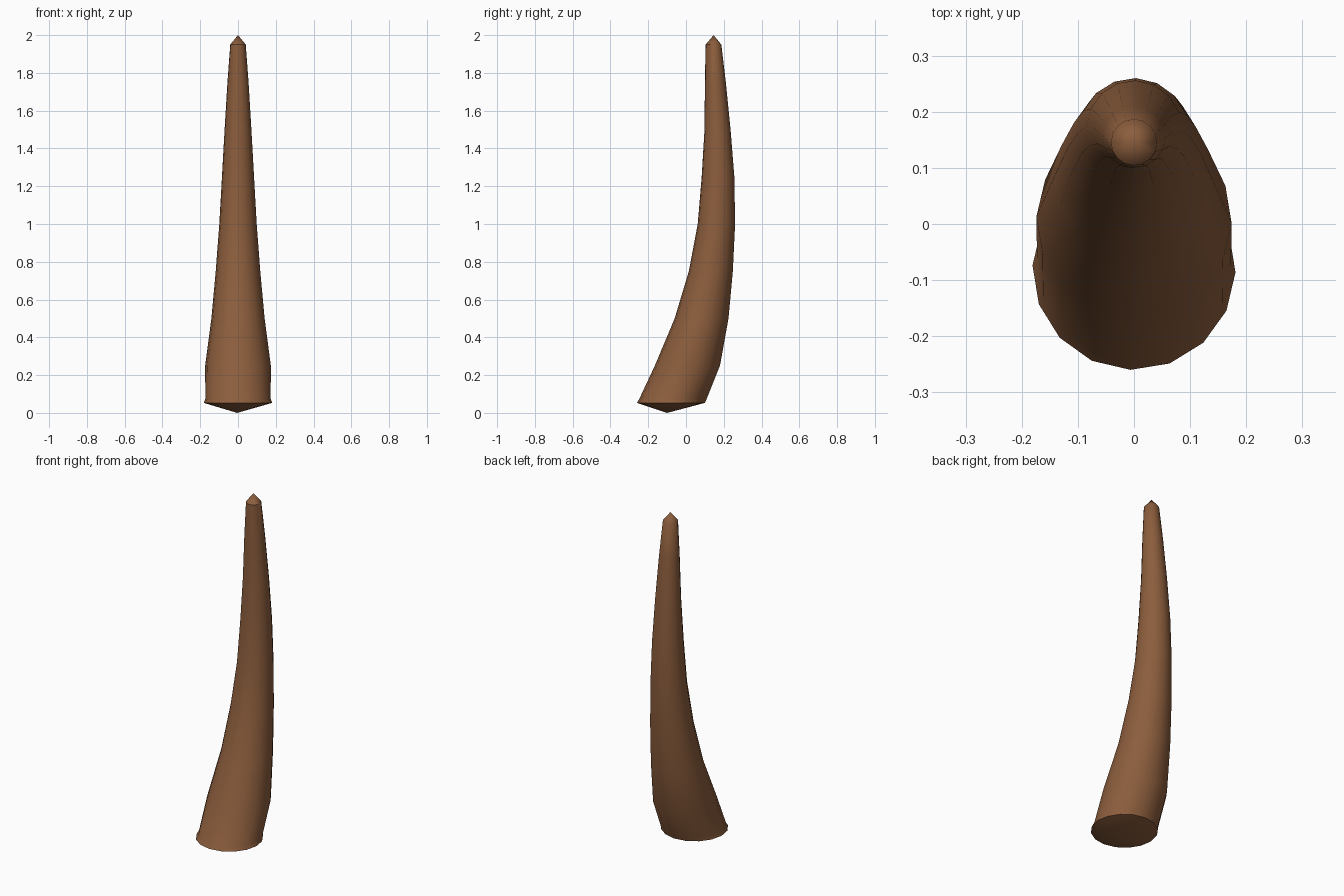
import bpy, bmesh
from math import sin, cos, radians, tau

if "Cube" in bpy.data.objects:
    bpy.data.objects.remove(bpy.data.objects["Cube"], do_unlink=True)

SIDES = 16

# Horn material
brown = bpy.data.materials.new("horn_brown")
brown.use_nodes = True
color = (0.26, 0.11, 0.046, 1)
brown.diffuse_color = color
brown.node_tree.nodes["Principled BSDF"].inputs["Base Color"].default_value = color

# Curved taper: height, front y, back y, half width
SECTIONS = [
    (0.053, -0.26, 0.10, 0.181),
    (0.075, -0.247, 0.11, 0.173),
    (0.25, -0.165, 0.18, 0.174),
    (0.50, -0.06, 0.225, 0.141),
    (0.75, 0.015, 0.248, 0.118),
    (1.00, 0.062, 0.26, 0.099),
    (1.25, 0.083, 0.256, 0.085),
    (1.50, 0.098, 0.236, 0.071),
    (1.75, 0.10, 0.211, 0.056),
    (1.95, 0.104, 0.187, 0.041),
]


def add_ring(bm, z, front, back, half):
    mid, depth = (front + back) / 2, (back - front) / 2
    angles = [radians(-92) + tau * i / SIDES for i in range(SIDES)]
    return [bm.verts.new((half * cos(a), mid + depth * sin(a), z)) for a in angles]


bm = bmesh.new()
rings = [add_ring(bm, *s) for s in SECTIONS]
base_point = bm.verts.new((-0.005, -0.10, 0))
tip_point = bm.verts.new((0, 0.146, 2))

# Side wall, pointed tip and shallow pointed base
for i in range(SIDES):
    j = (i + 1) % SIDES
    for low, high in zip(rings, rings[1:]):
        bm.faces.new((low[i], low[j], high[j], high[i]))
    bm.faces.new((rings[-1][i], rings[-1][j], tip_point))
    bm.faces.new((rings[0][j], rings[0][i], base_point))
bmesh.ops.recalc_face_normals(bm, faces=bm.faces)

mesh = bpy.data.meshes.new("horn")
bm.to_mesh(mesh)
bm.free()
mesh.materials.append(brown)
horn = bpy.data.objects.new("horn", mesh)
bpy.context.collection.objects.link(horn)

# Smooth wall with crisp tip and base edges
bpy.ops.object.select_all(action='DESELECT')
horn.select_set(True)
bpy.context.view_layer.objects.active = horn
bpy.ops.object.shade_smooth_by_angle(angle=radians(35))
